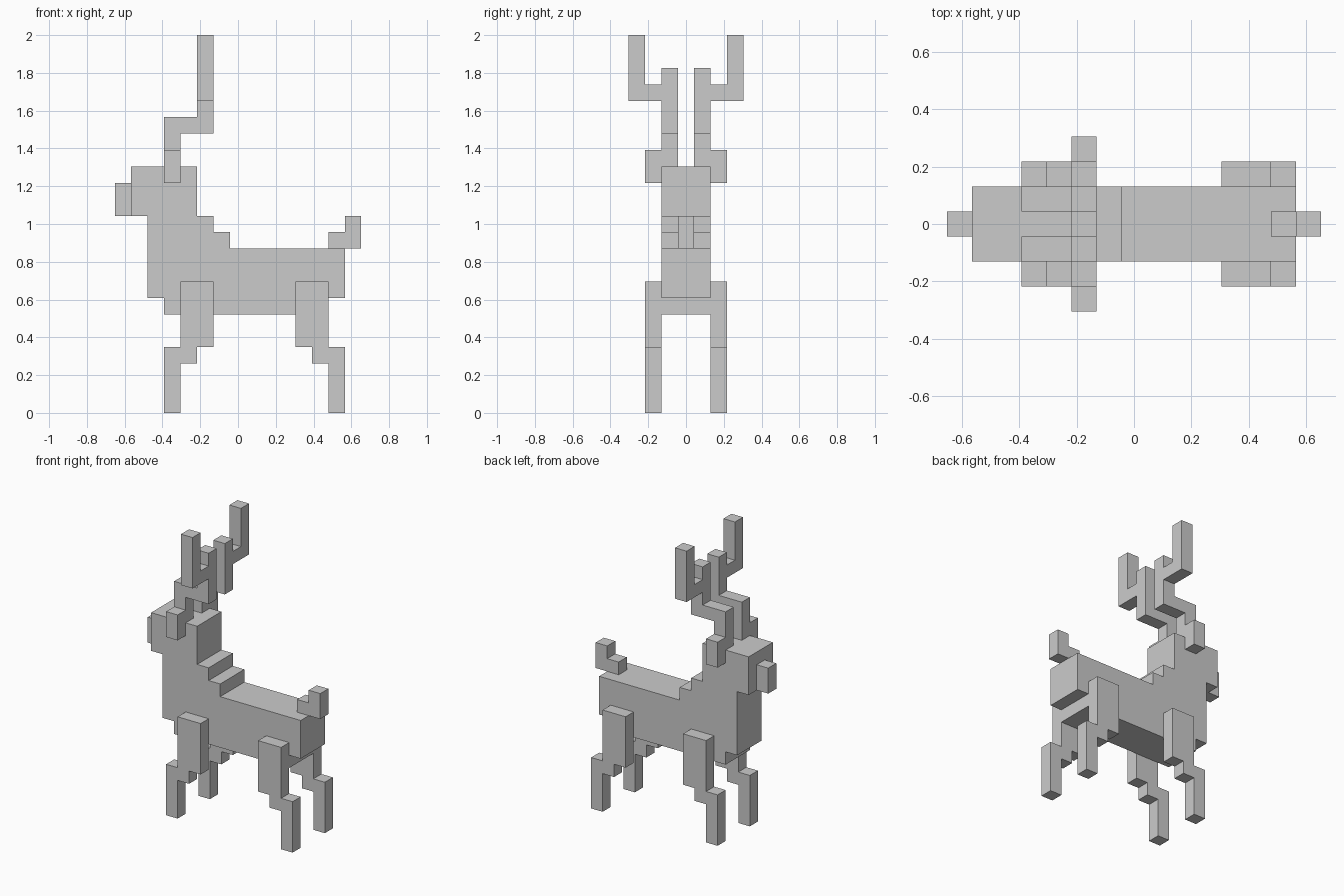
import bpy
import bmesh

if "Cube" in bpy.data.objects:
    bpy.data.objects.remove(bpy.data.objects["Cube"])

U = 2 / 23  # one block of the grid


def part(name, profile, span, axis="y", mirror=False):
    """Extrude a blocky outline (in grid blocks) across a span.
    axis 'y': outline is (x, z); axis 'x': outline is (y, z)."""
    a, b = span
    bm = bmesh.new()
    if axis == "y":
        verts = [bm.verts.new(((p - 7.5) * U, a * U, q * U)) for p, q in profile]
        move = (0, (b - a) * U, 0)
    else:
        verts = [bm.verts.new(((a - 7.5) * U, p * U, q * U)) for p, q in profile]
        move = ((b - a) * U, 0, 0)
    face = bm.faces.new(verts)
    out = bmesh.ops.extrude_face_region(bm, geom=[face], use_keep_orig=True)
    bmesh.ops.translate(bm, vec=move,
                        verts=[g for g in out["geom"] if isinstance(g, bmesh.types.BMVert)])
    bmesh.ops.recalc_face_normals(bm, faces=bm.faces)
    me = bpy.data.meshes.new(name)
    bm.to_mesh(me)
    bm.free()
    ob = bpy.data.objects.new(name, me)
    bpy.context.collection.objects.link(ob)
    if mirror:
        mod = ob.modifiers.new("Mirror", "MIRROR")
        mod.use_axis = (False, True, False)
        mod.use_mirror_merge = False
    return ob


def rect(x0, x1, z0, z1):
    return [(x0, z0), (x1, z0), (x1, z1), (x0, z1)]


# Torso, stepped neck and head
part("body_and_head", [(3, 6), (13, 6), (13, 7), (14, 7), (14, 10), (7, 10), (7, 11),
                       (6, 11), (6, 12), (5, 12), (5, 15), (1, 15), (1, 12), (2, 12),
                       (2, 7), (3, 7)], (-1.5, 1.5))

# Nose and tail
part("nose", rect(0, 1, 12, 14), (-0.5, 0.5))
part("tail", [(13, 10), (15, 10), (15, 12), (14, 12), (14, 11), (13, 11)], (-0.5, 0.5))

# Legs, bent at the knee
part("front_legs", [(3, 0), (4, 0), (4, 3), (5, 3), (5, 4), (6, 4), (6, 8), (4, 8),
                    (4, 4), (3, 4)], (1.5, 2.5), mirror=True)
part("back_legs", [(13, 0), (14, 0), (14, 4), (13, 4), (13, 8), (11, 8), (11, 4),
                   (12, 4), (12, 3), (13, 3)], (1.5, 2.5), mirror=True)

# Ears on the sides of the head
part("ears", rect(3, 4, 14, 16), (1.5, 2.5), mirror=True)

# Antler stems and outer tines
part("antler_stems", [(3, 15), (4, 15), (4, 17), (6, 17), (6, 21), (5, 21), (5, 18),
                      (3, 18)], (0.5, 1.5), mirror=True)
part("antler_tines", [(1.5, 19), (3.5, 19), (3.5, 23), (2.5, 23), (2.5, 20), (1.5, 20)],
     (5, 6), axis="x", mirror=True)
